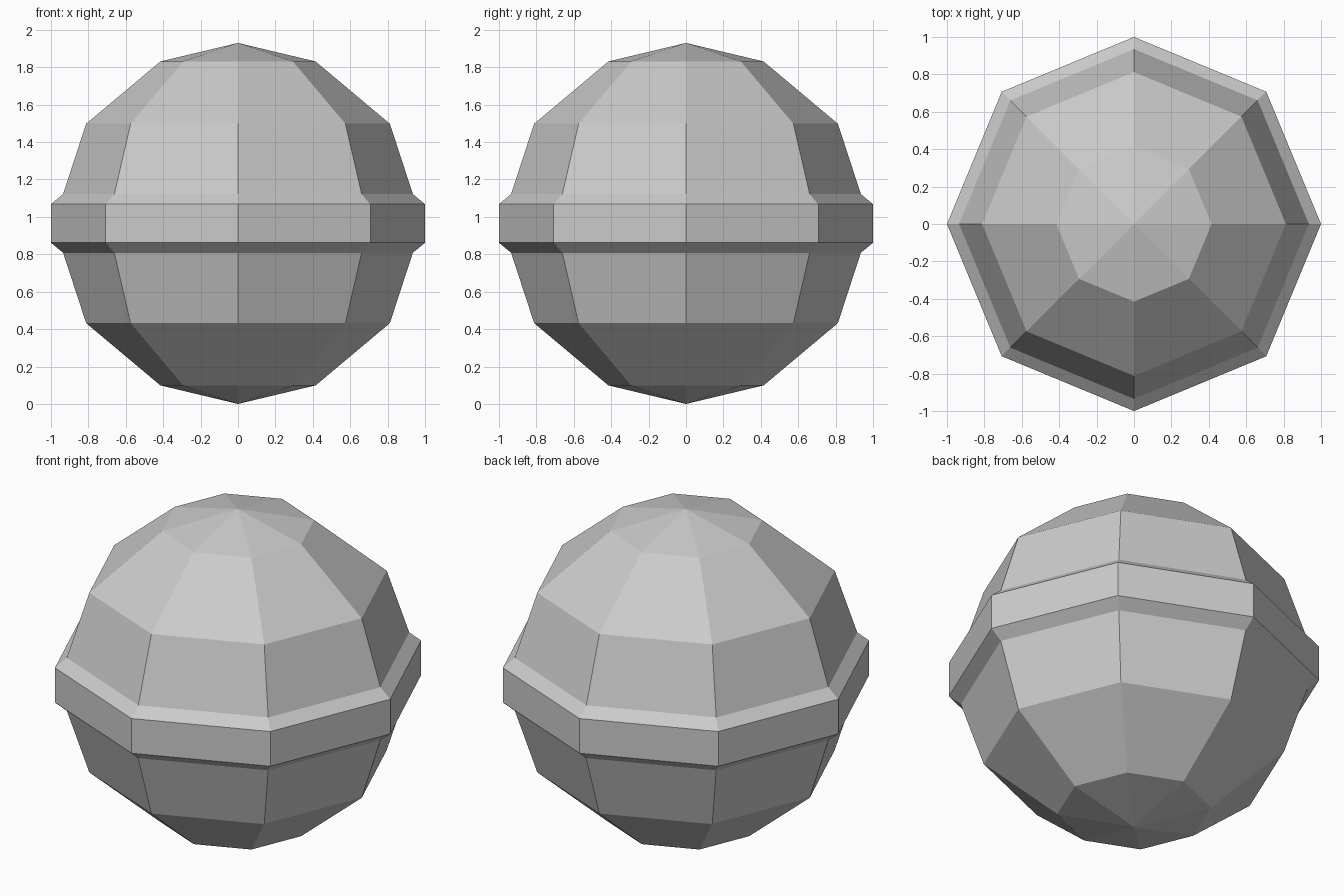
import bpy
import bmesh
from math import cos, sin, pi

SIDES = 8
MID = 0.965

cube = bpy.data.objects.get("Cube")
if cube:
    bpy.data.objects.remove(cube, do_unlink=True)

# Single flat grey
grey = bpy.data.materials.new("plain_grey")
grey.use_nodes = True
colour = (0.6, 0.6, 0.6, 1)
grey.diffuse_color = colour
grey.node_tree.nodes["Principled BSDF"].inputs["Base Color"].default_value = colour


def lathe(name, profile):
    """Turn a (radius, height) profile, bottom to top, into a faceted solid."""
    bm = bmesh.new()
    rings = []
    for r, z in profile:
        count = SIDES if r else 1
        rings.append([bm.verts.new((r * cos(2 * pi * i / SIDES),
                                    r * sin(2 * pi * i / SIDES), z))
                      for i in range(count)])
    for low, high in zip(rings, rings[1:]):
        for i in range(SIDES):
            j = (i + 1) % SIDES
            corners = [low[i % len(low)], low[j % len(low)],
                       high[j % len(high)], high[i % len(high)]]
            bm.faces.new(list(dict.fromkeys(corners)))
    bmesh.ops.recalc_face_normals(bm, faces=bm.faces)
    mesh = bpy.data.meshes.new(name)
    bm.to_mesh(mesh)
    bm.free()
    mesh.materials.append(grey)
    obj = bpy.data.objects.new(name, mesh)
    bpy.context.collection.objects.link(obj)
    return obj


# Upper half: band edge, bevelled shoulder, then dome up to the tip
half = [(1, 0.103), (0.935, 0.157), (0.812, 0.533), (0.415, 0.866), (0, MID)]
lower = [(r, MID - h) for r, h in reversed(half)]
upper = [(r, MID + h) for r, h in half]
lathe("banded_ball", lower + upper)
